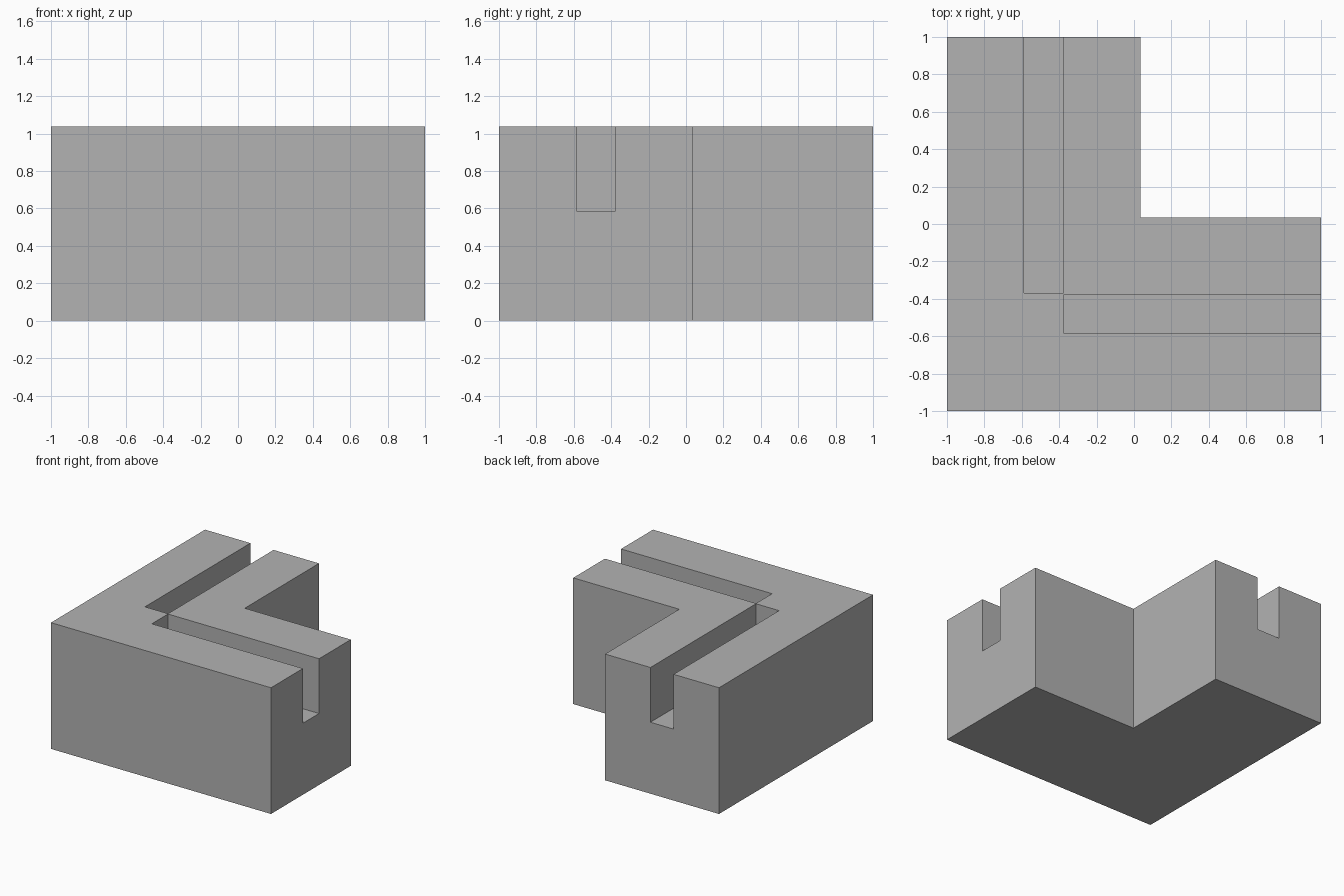
import bpy
import bmesh

HEIGHT = 1.037
FLOOR = 0.587
INNER = 0.036

old = bpy.data.objects.get("Cube")
if old:
    bpy.data.objects.remove(old, do_unlink=True)

# Plain grey material
grey = bpy.data.materials.new("mid_grey")
grey.use_nodes = True
colour = (0.448, 0.448, 0.448, 1)
grey.diffuse_color = colour
grey.node_tree.nodes["Principled BSDF"].inputs["Base Color"].default_value = colour


def prism(name, outline, bottom, top):
    """Extrude a counter-clockwise outline upwards into a closed solid."""
    bm = bmesh.new()
    base = bm.faces.new([bm.verts.new((x, y, bottom)) for x, y in outline])
    side = bmesh.ops.extrude_face_region(bm, geom=[base], use_keep_orig=True)
    verts = [v for v in side["geom"] if isinstance(v, bmesh.types.BMVert)]
    bmesh.ops.translate(bm, verts=verts, vec=(0, 0, top - bottom))
    bmesh.ops.recalc_face_normals(bm, faces=bm.faces)
    mesh = bpy.data.meshes.new(name)
    bm.to_mesh(mesh)
    bm.free()
    mesh.materials.append(grey)
    obj = bpy.data.objects.new(name, mesh)
    bpy.context.collection.objects.link(obj)
    return obj


def cut_groove(body, name, x0, x1, y0, y1):
    """Cut an open-topped rectangular groove into the body."""
    outline = [(x0, y0), (x1, y0), (x1, y1), (x0, y1)]
    cutter = prism(name, outline, FLOOR, HEIGHT + 0.2)
    cutter.hide_render = True
    mod = body.modifiers.new(name, "BOOLEAN")
    mod.operation = "DIFFERENCE"
    mod.solver = "EXACT"
    mod.object = cutter
    bpy.context.view_layer.objects.active = body
    bpy.ops.object.modifier_apply(modifier=mod.name)
    bpy.data.objects.remove(cutter, do_unlink=True)


# L-shaped corner block
block = prism("corner_block",
              [(-1, -1), (1, -1), (1, INNER), (INNER, INNER), (INNER, 1), (-1, 1)],
              0, HEIGHT)

# One groove along each arm, open at the arm's end
cut_groove(block, "back_groove", -0.587, -0.377, -0.37, 1.2)
cut_groove(block, "side_groove", -0.373, 1.2, -0.585, -0.376)
